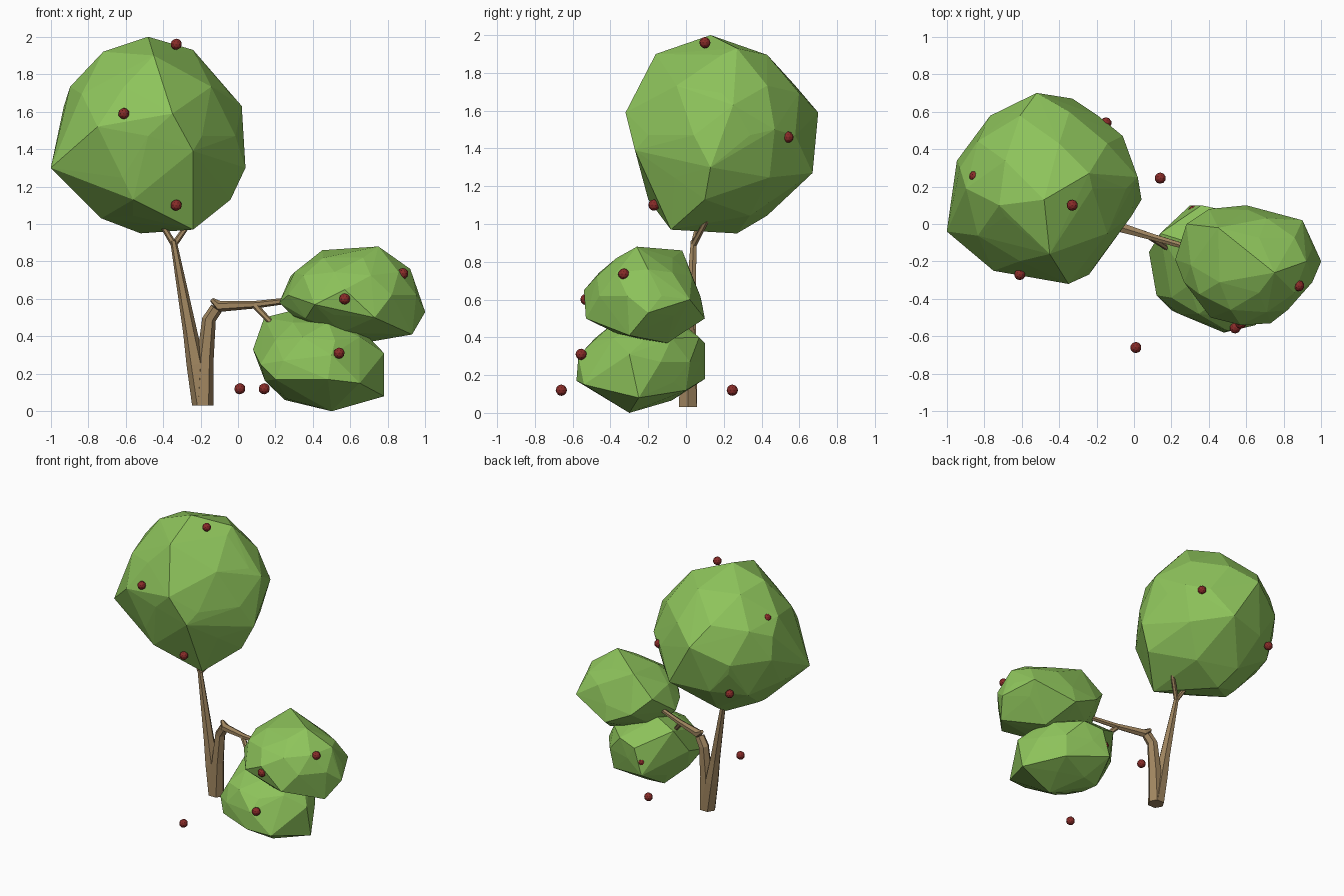
import bpy, bmesh, math
from mathutils import Vector

if "Cube" in bpy.data.objects:
    bpy.data.objects.remove(bpy.data.objects["Cube"])


def material(name, rgb):
    m = bpy.data.materials.new(name)
    m.diffuse_color = (*rgb, 1)
    m.use_nodes = True
    m.node_tree.nodes["Principled BSDF"].inputs["Base Color"].default_value = m.diffuse_color
    return m


GREEN = material("leaf green", (0.27, 0.55, 0.105))
BROWN = material("bark brown", (0.35, 0.235, 0.115))
RED = material("berry red", (0.25, 0.025, 0.022))


def finish(bm, name, mat):
    bmesh.ops.recalc_face_normals(bm, faces=bm.faces)
    me = bpy.data.meshes.new(name)
    bm.to_mesh(me)
    bm.free()
    me.materials.append(mat)
    ob = bpy.data.objects.new(name, me)
    bpy.context.collection.objects.link(ob)
    return ob


def canopy(name, center, radii, corners):
    """Faceted leaf clump: hull around an ellipsoid and its protruding corners."""
    bm = bmesh.new()
    bmesh.ops.create_icosphere(bm, subdivisions=2, radius=1)
    pts = [Vector(c + v * r for c, v, r in zip(center, vert.co, radii)) for vert in bm.verts]
    bm.clear()
    for p in pts + [Vector(c) for c in corners]:
        bm.verts.new(p)
    bmesh.ops.convex_hull(bm, input=list(bm.verts))
    bmesh.ops.delete(bm, geom=[v for v in bm.verts if not v.link_faces], context='VERTS')
    finish(bm, name, GREEN)


def limb(name, path, sides=6):
    """Tapered faceted tube; path items are (x, y, z, radius)."""
    bm = bmesh.new()
    pts = [Vector(p[:3]) for p in path]
    rings = []
    for i, p in enumerate(pts):
        t = (pts[min(i + 1, len(pts) - 1)] - pts[max(i - 1, 0)]).normalized()
        if i == 0 and t.z > 0.9:
            t = Vector((0, 0, 1))
        u = Vector((0, 1, 0)).cross(t).normalized()
        w = t.cross(u)
        rings.append([bm.verts.new(p + path[i][3] * (u * math.cos(a) + w * math.sin(a)))
                      for a in (2 * math.pi * k / sides for k in range(sides))])
    for a, b in zip(rings, rings[1:]):
        for k in range(sides):
            j = (k + 1) % sides
            bm.faces.new((a[k], a[j], b[j], b[k]))
    bm.faces.new(rings[0])
    bm.faces.new(rings[-1])
    finish(bm, name, BROWN)


# Leaf clumps
canopy("large_canopy", (-0.48, 0.19, 1.47), (0.49, 0.48, 0.5), [
    (-1, -.04, 1.3), (-.35, -.32, 1.59), (-.24, -.27, 1.39), (-.75, -.25, 1.52),
    (-.56, -.2, 1.13), (-.24, -.08, .97), (-.52, .27, .95), (-.73, .1, 1.03),
    (.04, .13, 1.3), (.02, .25, 1.63), (-.48, .13, 2.0), (-.24, .27, 1.93),
    (-.72, .1, 1.92), (-.52, .7, 1.59), (-.33, .67, 1.27), (-.06, .47, 1.5),
    (-.93, .3, 1.63), (-.75, .57, 1.4), (-.04, .1, 1.13), (-.45, -.16, 1.9)])
canopy("upper_side_canopy", (0.61, -0.22, 0.62), (0.36, 0.295, 0.235), [
    (1, -.2, .53), (.93, -.3, .41), (.92, -.2, .76), (.75, -.26, .88), (.45, -.02, .86),
    (.28, 0, .72), (.22, -.19, .58), (.57, -.54, .65), (.73, -.53, .5), (.4, .08, .6),
    (.6, .1, .5), (.7, -.1, .37), (.41, -.5, .57), (.9, .02, .6)])
canopy("lower_side_canopy", (0.43, -0.23, 0.27), (0.32, 0.31, 0.24), [
    (.08, -.15, .33), (.14, -.05, .5), (.3, -.1, .54), (.5, -.2, .49), (.78, -.3, .31),
    (.78, -.25, .08), (.5, -.3, 0), (.25, -.1, .06), (.12, -.38, .25), (.2, -.46, .17),
    (.48, -.58, .17), (.5, -.57, .3), (.65, -.54, .15), (.36, .1, .37), (.3, .1, .18),
    (.5, .07, .4), (.6, 0, .12)])

# Forked trunk
limb("tall_trunk", [(-.19, .01, .03, .055), (-.225, .015, .25, .05), (-.255, .02, .42, .038),
                    (-.345, .04, .91, .017)])
limb("short_trunk", [(-.185, .01, .03, .055), (-.175, .01, .28, .045), (-.155, .01, .49, .037),
                     (-.115, 0, .55, .034)])
# Twigs and side branch
limb("top_twig_left", [(-.342, .04, .89, .017), (-.42, .07, 1.02, .014)])
limb("top_twig_right", [(-.342, .04, .89, .017), (-.25, .11, 1.02, .014)])
limb("side_branch", [(-.14, .01, .595, .012), (-.1, -.01, .56, .03), (.1, -.07, .57, .02),
                     (.34, -.14, .6, .015)])
limb("side_twig", [(.09, -.07, .565, .018), (.18, -.13, .47, .014)])

# Berries on the leaves and fallen beside the trunk
for i, p in enumerate([(-.33, .1, 1.96), (-.61, -.27, 1.59), (-.33, -.17, 1.1),
                       (-.85, .255, 1.73), (-.15, .54, 1.46), (-.74, .54, 1.24),
                       (.57, -.53, .6), (.88, -.33, .735), (.54, -.555, .31),
                       (.32, .07, .27), (.01, -.66, .12), (.14, .245, .12)]):
    bm = bmesh.new()
    bmesh.ops.create_icosphere(bm, subdivisions=2, radius=0.03)
    finish(bm, f"berry_{i + 1}", RED).location = p
